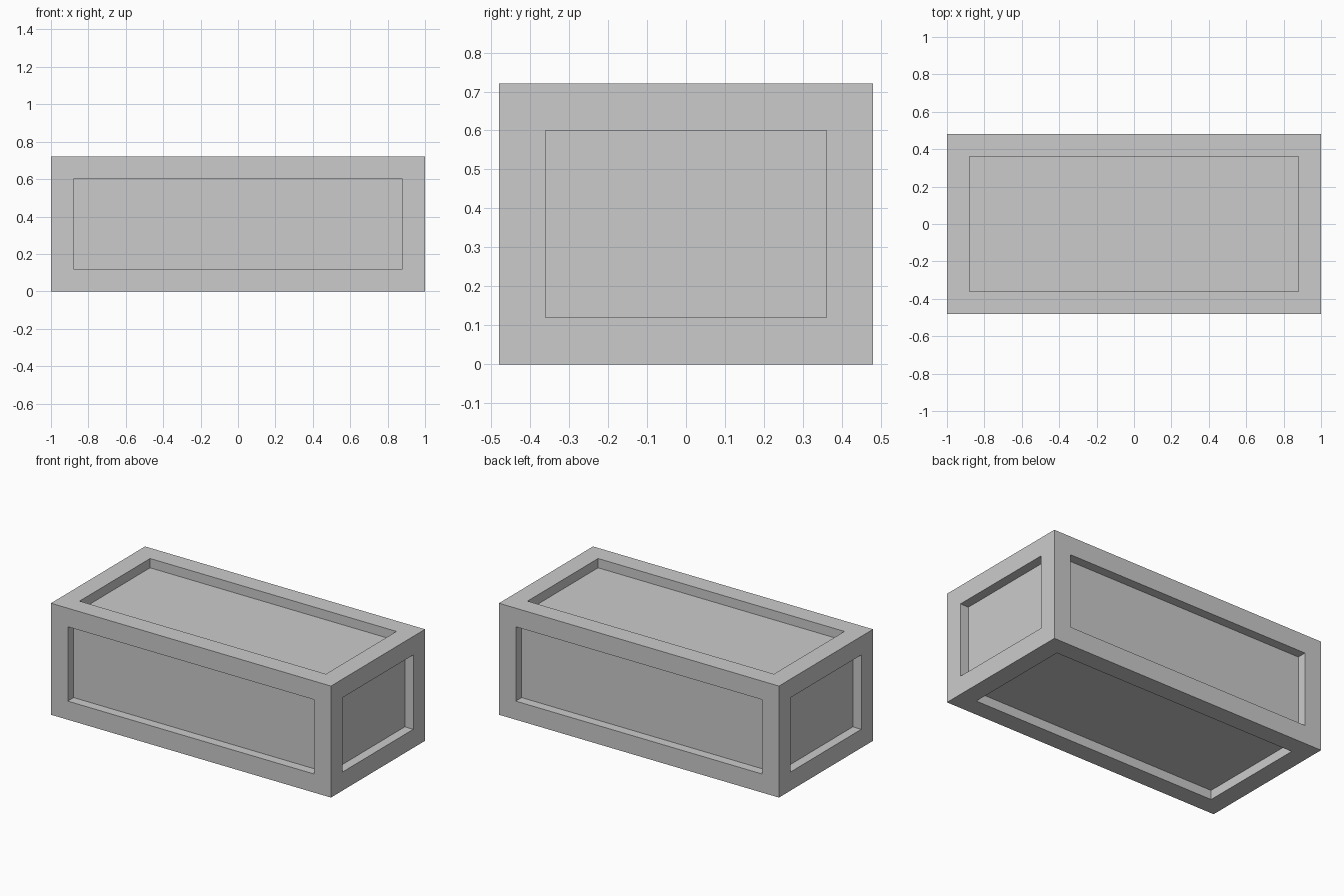
import bpy, bmesh
from mathutils import Matrix

if "Cube" in bpy.data.objects:
    bpy.data.objects.remove(bpy.data.objects["Cube"])

SIZE = (2.0, 0.96, 0.72)
BORDER, DEPTH = 0.12, 0.06

# Solid crate block standing on the ground
bm = bmesh.new()
bmesh.ops.create_cube(bm, size=1.0, matrix=Matrix.Translation((0, 0, SIZE[2] / 2)) @ Matrix.Diagonal((*SIZE, 1)))
bm.normal_update()

# Framed border on all six sides, with each panel sunk straight in
panels = bm.faces[:]
bmesh.ops.inset_individual(bm, faces=panels, thickness=BORDER, use_even_offset=True)
bm.normal_update()
sunk = bmesh.ops.extrude_discrete_faces(bm, faces=panels)["faces"]
for face in sunk:
    face.normal_update()
    bmesh.ops.translate(bm, verts=face.verts[:], vec=-DEPTH * face.normal)
bmesh.ops.recalc_face_normals(bm, faces=bm.faces[:])

mesh = bpy.data.meshes.new("crate")
bm.to_mesh(mesh)
bm.free()
bpy.context.collection.objects.link(bpy.data.objects.new("crate", mesh))
